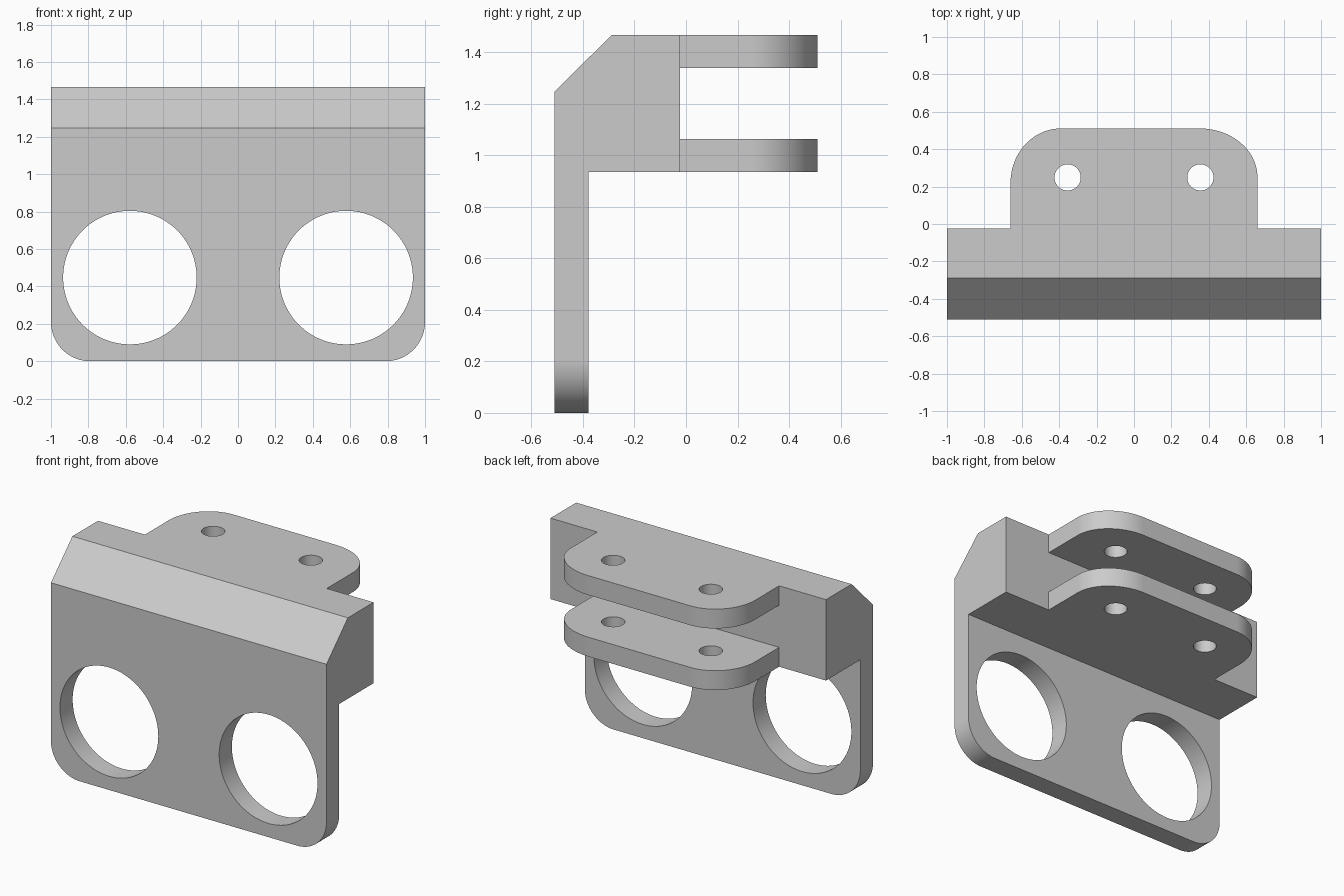
import bpy
import bmesh
from math import cos, sin, pi, radians
from mathutils import Vector, Matrix

default = bpy.data.objects.get("Cube")
if default:
    bpy.data.objects.remove(default, do_unlink=True)

grey = bpy.data.materials.new("plain_grey")
grey.use_nodes = True
COLOUR = (0.6, 0.6, 0.6, 1)
grey.diffuse_color = COLOUR
grey.node_tree.nodes["Principled BSDF"].inputs["Base Color"].default_value = COLOUR


def add_object(name, bm):
    bmesh.ops.recalc_face_normals(bm, faces=bm.faces)
    mesh = bpy.data.meshes.new(name)
    bm.to_mesh(mesh)
    bm.free()
    mesh.materials.append(grey)
    obj = bpy.data.objects.new(name, mesh)
    bpy.context.collection.objects.link(obj)
    return obj


def prism(points, offset):
    """Extrude a closed outline along an offset."""
    bm = bmesh.new()
    face = bm.faces.new([bm.verts.new(p) for p in points])
    new = bmesh.ops.extrude_face_region(bm, geom=[face], use_keep_orig=True)["geom"]
    moved = [v for v in new if isinstance(v, bmesh.types.BMVert)]
    bmesh.ops.translate(bm, verts=moved, vec=Vector(offset))
    return bm


def cylinder(name, centre, radius, depth, turn=0):
    bm = bmesh.new()
    place = Matrix.Translation(centre) @ Matrix.Rotation(turn, 4, "X")
    bmesh.ops.create_cone(bm, cap_ends=True, segments=96, radius1=radius,
                          radius2=radius, depth=depth, matrix=place)
    obj = add_object(name, bm)
    obj.hide_render = True
    return obj


def combine(target, other, operation):
    """Apply a boolean and discard the second object."""
    mod = target.modifiers.new(operation.lower(), "BOOLEAN")
    mod.operation = operation
    mod.solver = "EXACT"
    mod.object = other
    bpy.context.view_layer.objects.active = target
    bpy.ops.object.modifier_apply(modifier=mod.name)
    bpy.data.objects.remove(other, do_unlink=True)


def arc(cx, cy, rx, ry, start, z, steps=24):
    angles = [start + i / steps * pi / 2 for i in range(steps + 1)]
    return [(cx + rx * cos(a), cy + ry * sin(a), z) for a in angles]


# Face plate with a chamfered upper block, rounded at the bottom corners
TOP, LEDGE, FRONT, BACK = 1.467, 0.936, -0.511, -0.023
side = [(FRONT, 0), (FRONT, 1.247), (-0.289, TOP), (BACK, TOP),
        (BACK, LEDGE), (-0.379, LEDGE), (-0.379, 0)]
bm = prism([(-1, y, z) for y, z in side], (2, 0, 0))
corners = [e for e in bm.edges
           if all(v.co.z < 0.01 for v in e.verts)
           and abs(e.verts[0].co.x - e.verts[1].co.x) < 0.01]
bmesh.ops.bevel(bm, geom=corners, offset=0.21, segments=24, profile=0.5, affect="EDGES")
bracket = add_object("bracket", bm)

# Two rear flanges with unequal rounded corners
for name, z in (("upper_flange", TOP - 0.127), ("lower_flange", LEDGE)):
    outline = ([(-0.66, -0.15, z), (0.66, -0.15, z)]
               + arc(0.35, 0.251, 0.31, 0.26, 0, z)
               + arc(-0.39, 0.221, 0.27, 0.29, pi / 2, z))
    flange = add_object(name, prism(outline, (0, 0, 0.127)))
    combine(bracket, flange, "UNION")

# Large openings in the plate and small pin holes in the flanges
for s in (-1, 1):
    combine(bracket, cylinder("opening_cutter", (s * 0.578, -0.45, 0.447), 0.357, 0.5, pi / 2),
            "DIFFERENCE")
    combine(bracket, cylinder("pin_cutter", (s * 0.355, 0.249, 1.2), 0.07, 1), "DIFFERENCE")

bpy.ops.object.select_all(action="DESELECT")
bracket.select_set(True)
bpy.context.view_layer.objects.active = bracket
bpy.ops.object.shade_smooth_by_angle(angle=radians(30))
